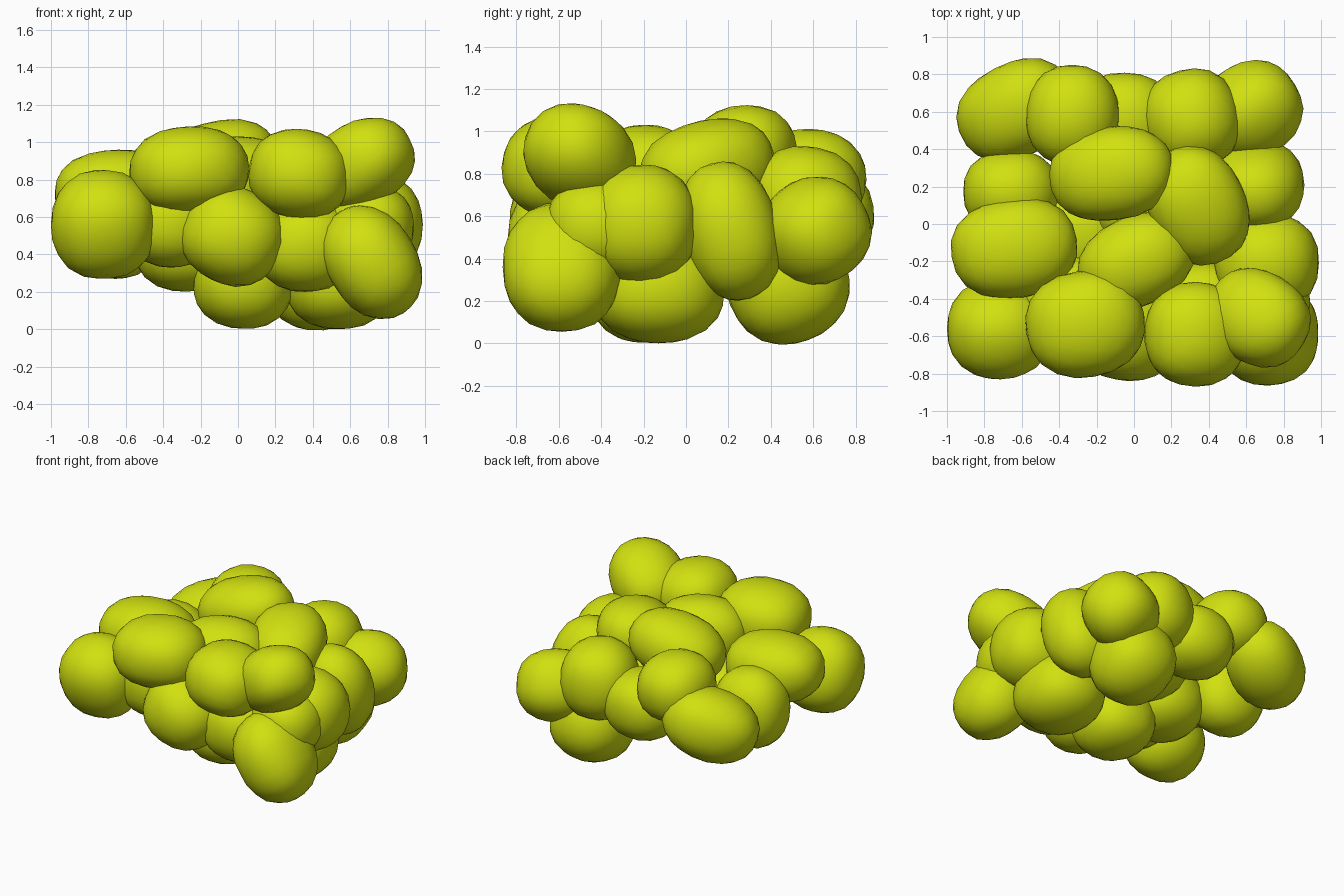
import bpy
import bmesh
import math
import random
from mathutils import Euler, Matrix, Vector, noise

random.seed(4)

old_cube = bpy.data.objects.get("Cube")
if old_cube:
    bpy.data.objects.remove(old_cube, do_unlink=True)

# One flat yellow green for the whole cluster
green = bpy.data.materials.new("yellow_green")
green.use_nodes = True
colour = (0.64, 0.75, 0.005, 1)
green.diffuse_color = colour
green.node_tree.nodes["Principled BSDF"].inputs["Base Color"].default_value = colour


def lobe(name, centre, radii, tilt=(0, 0, 0)):
    """A rounded, slightly boxy and uneven ellipsoid."""
    bm = bmesh.new()
    bmesh.ops.create_icosphere(bm, subdivisions=3, radius=1)
    shift = Vector([random.uniform(-9, 9) for axis in range(3)])
    power = 2.25
    for vert in bm.verts:
        direction = vert.co.normalized()
        reach = sum(abs(c) ** power for c in direction) ** (-1 / power)
        reach *= 1 + 0.02 * noise.noise(direction * 1.5 + shift)
        vert.co = direction * reach
    turn = Euler([math.radians(a) for a in tilt]).to_matrix().to_4x4()
    bm.transform(Matrix.Translation(centre) @ turn @ Matrix.Diagonal((*radii, 1)))
    mesh = bpy.data.meshes.new(name)
    bm.to_mesh(mesh)
    bm.free()
    mesh.materials.append(green)
    for face in mesh.polygons:
        face.use_smooth = True
    obj = bpy.data.objects.new(name, mesh)
    bpy.context.collection.objects.link(obj)
    return obj


# Front row
lobe("front_right_lobe", (-.72, -.56, .56), (.28, .26, .29), (20, 0, 0))
lobe("front_middle_lobe", (-.03, -.56, .5), (.28, .28, .26), (0, 25, 0))
lobe("front_upper_right_lobe", (-.26, -.535, .85), (.32, .285, .235), (0, -3, 10))
lobe("front_upper_middle_lobe", (.33, -.59, .83), (.275, .28, .24), (0, 10, 0))
lobe("front_upper_left_lobe", (.66, -.5, .88), (.295, .25, .225), (0, -30, -30))
lobe("front_lower_left_lobe", (.715, -.585, .36), (.24, .28, .32), (0, -32, 0))
lobe("front_inner_left_lobe", (.36, -.46, .45), (.27, .26, .25))
lobe("front_inner_right_lobe", (-.36, -.42, .58), (.26, .26, .25))

# Left side
lobe("left_front_lobe", (.7, -.42, .55), (.24, .24, .23))
lobe("left_middle_lobe", (.71, -.21, .56), (.28, .27, .28))
lobe("left_rear_lobe", (.65, .21, .53), (.26, .23, .33), (16, 0, 0))
lobe("left_back_corner_lobe", (.63, .61, .53), (.27, .25, .245), (35, 0, 30))

# Top
lobe("top_left_lobe", (.34, .1, .82), (.26, .33, .23), (14, 0, 25))
lobe("top_middle_lobe", (.01, -.2, .79), (.32, .24, .24), (0, 0, 25))
lobe("top_rear_lobe", (-.12, .27, .89), (.34, .25, .22), (0, -14, 8))
lobe("top_right_lobe", (-.64, -.13, .73), (.34, .27, .23), (0, 0, 8))

# Back row and right side
lobe("back_left_lobe", (.31, .56, .65), (.26, .27, .28), (0, 0, 15))
lobe("back_right_lobe", (-.33, .58, .77), (.25, .27, .24))
lobe("back_middle_lobe", (-.05, .56, .56), (.27, .25, .24))
lobe("right_back_corner_lobe", (-.63, .61, .58), (.33, .25, .24), (0, -18, 28))
lobe("right_rear_lobe", (-.655, .17, .55), (.26, .23, .28))

# Underside
lobe("lower_front_lobe", (.03, -.18, .25), (.27, .28, .25))
lobe("lower_left_lobe", (.54, -.13, .25), (.29, .31, .25))
lobe("lower_back_lobe", (.42, .48, .28), (.28, .29, .28), (20, 0, 0))
lobe("lower_right_lobe", (-.28, -.05, .45), (.28, .28, .25))

# Heart of the cluster
lobe("core_lobe", (.05, .15, .55), (.3, .3, .25))
